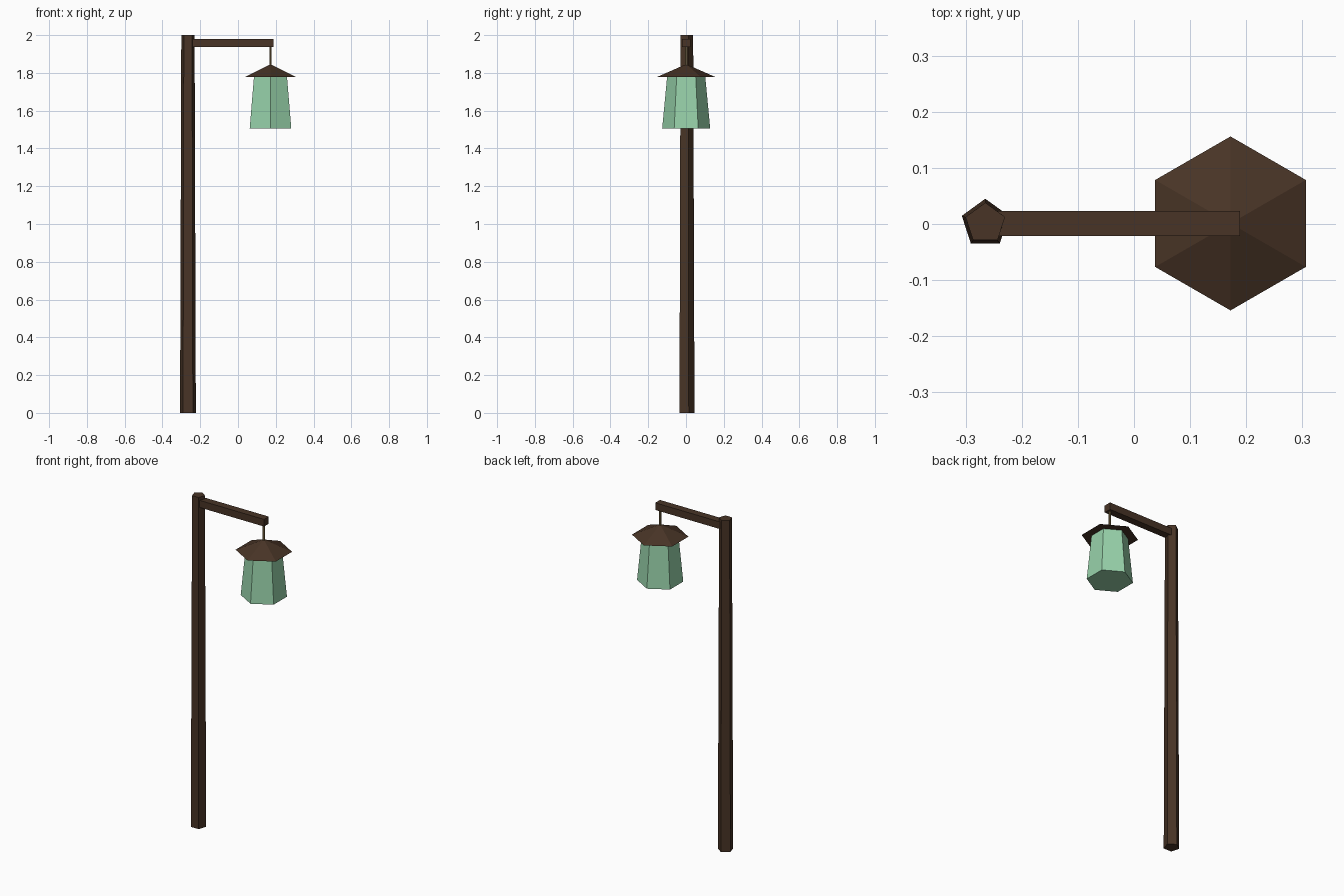
import bpy

if "Cube" in bpy.data.objects:
    bpy.data.objects.remove(bpy.data.objects["Cube"])

LAMP_X, MID_Y = 0.172, 0.001


def material(name, color):
    m = bpy.data.materials.new(name)
    m.diffuse_color = (*color, 1)
    m.use_nodes = True
    m.node_tree.nodes["Principled BSDF"].inputs["Base Color"].default_value = m.diffuse_color
    return m


wood = material("dark_wood", (0.065, 0.034, 0.019))
glass = material("green_glass", (0.31, 0.64, 0.40))
brass = material("brass", (0.22, 0.15, 0.06))


def tapered(name, sides, x, z0, z1, r0, r1, mat):
    """Upright flat-sided prism or cone, first corner towards +y."""
    bpy.ops.mesh.primitive_cone_add(vertices=sides, radius1=r0, radius2=r1,
                                    depth=z1 - z0,
                                    location=(x, MID_Y, (z0 + z1) / 2))
    ob = bpy.context.object
    ob.name = name
    ob.data.materials.append(mat)
    return ob


# Five-sided post
tapered("post", 5, -0.265, 0, 2, 0.044, 0.037, wood)

# Square arm reaching out from the post
bpy.ops.mesh.primitive_cube_add(size=1, location=((-0.265 + 0.189) / 2, MID_Y, 1.959))
arm = bpy.context.object
arm.name = "arm"
arm.scale = (0.454, 0.045, 0.043)
arm.data.materials.append(wood)

# Hanging lantern: rod, roof and glass
tapered("hanging_rod", 6, LAMP_X, 1.82, 1.945, 0.007, 0.007, brass)
tapered("lantern_roof", 6, LAMP_X, 1.778, 1.846, 0.155, 0, wood)
tapered("lantern_glass", 6, LAMP_X, 1.506, 1.779, 0.127, 0.101, glass)
